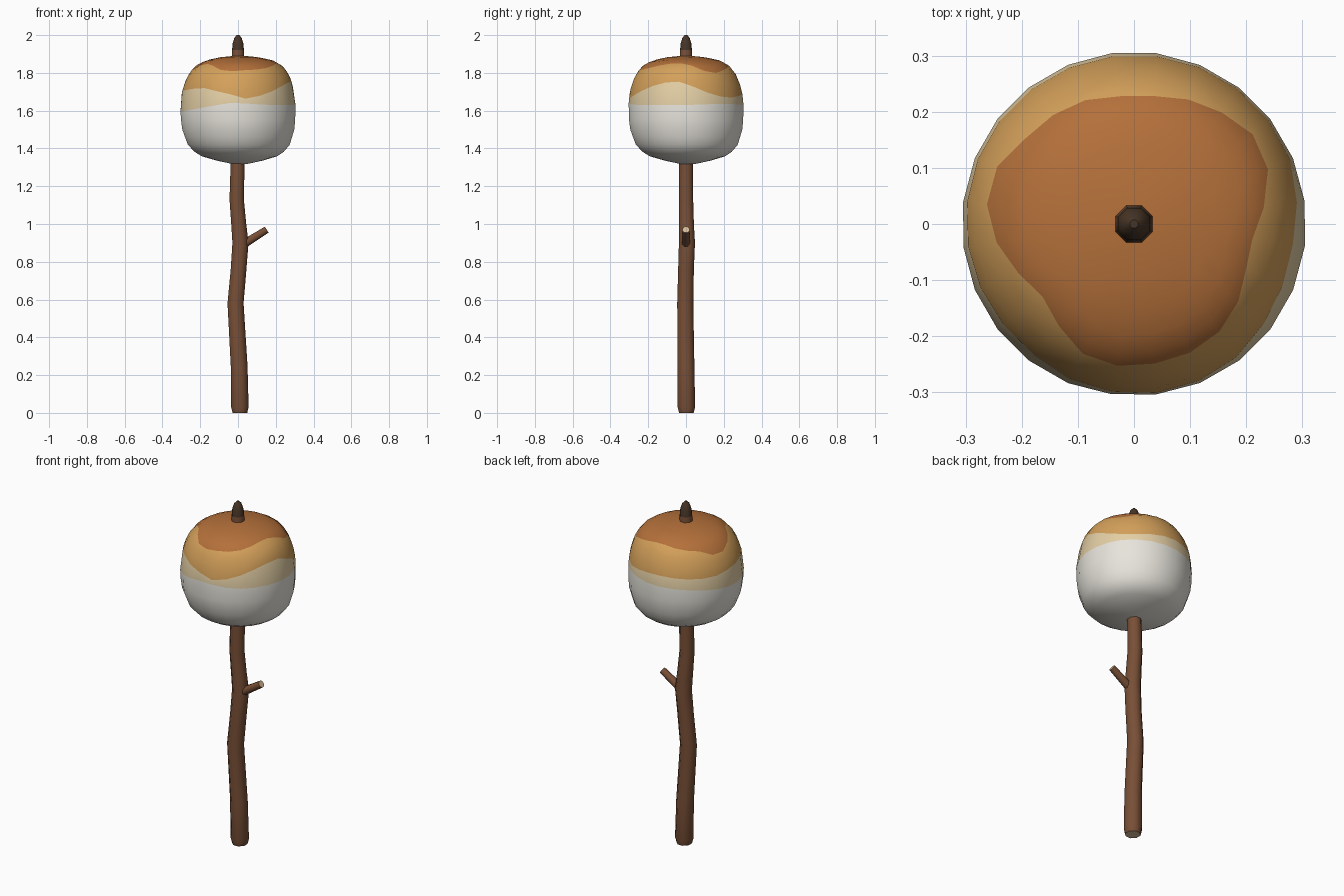
import bpy, bmesh, math
from mathutils import Vector

if "Cube" in bpy.data.objects:
    bpy.data.objects.remove(bpy.data.objects["Cube"])


def mat(name, r, g, b):
    lin = [((c / 255 + 0.055) / 1.055) ** 2.4 for c in (r, g, b)]
    m = bpy.data.materials.new(name)
    m.diffuse_color = (*lin, 1)
    m.use_nodes = True
    m.node_tree.nodes["Principled BSDF"].inputs["Base Color"].default_value = m.diffuse_color
    return m


WHITE = mat("soft white", 238, 235, 226)
CREAM = mat("warm cream", 228, 207, 165)
TAN = mat("golden tan", 212, 160, 90)
TOAST = mat("toasted brown", 180, 112, 58)
BARK = mat("bark brown", 120, 79, 54)
CHAR = mat("charred brown", 72, 53, 38)
WOOD = mat("cut wood", 214, 188, 150)


def interp(table, x):
    """Linear lookup in sorted (x, value) pairs."""
    for (x0, v0), (x1, v1) in zip(table, table[1:]):
        if x <= x1:
            return v0 + (v1 - v0) * (x - x0) / (x1 - x0)
    return table[-1][1]


def around(table, deg):
    """Lookup that wraps around the circle."""
    return interp([(table[-1][0] - 360, table[-1][1])] + table
                  + [(table[0][0] + 360, table[0][1])], deg % 360)


def skin(name, rings, mats, band_mat, cap_mats, angle):
    """Join rings of points into a closed smooth skin, one material per band."""
    bm = bmesh.new()
    loops = [[bm.verts.new(p) for p in ring] for ring in rings]
    n = len(loops[0])
    for k, (a, b) in enumerate(zip(loops, loops[1:])):
        for i in range(n):
            j = (i + 1) % n
            bm.faces.new((a[i], a[j], b[j], b[i])).material_index = band_mat(k)
    bm.faces.new(loops[0][::-1]).material_index = cap_mats[0]
    bm.faces.new(loops[-1]).material_index = cap_mats[1]
    bmesh.ops.recalc_face_normals(bm, faces=bm.faces)
    me = bpy.data.meshes.new(name)
    bm.to_mesh(me)
    bm.free()
    for m in mats:
        me.materials.append(m)
    ob = bpy.data.objects.new(name, me)
    bpy.context.collection.objects.link(ob)
    bpy.ops.object.select_all(action='DESELECT')
    ob.select_set(True)
    bpy.context.view_layer.objects.active = ob
    bpy.ops.object.shade_smooth_by_angle(angle=math.radians(angle))
    return ob


def tube(name, path, mats, band_mat, cap_mats, axis=(0, 0, 1)):
    """Eight-sided tube through (x, y, z, radius) points."""
    w = Vector(axis).normalized()
    v = Vector((0, 1, 0))
    u = v.cross(w)
    rings = []
    for x, y, z, r in path:
        rings.append([Vector((x, y, z)) + r * (u * math.cos(a) + v * math.sin(a))
                      for a in ((i + 0.5) * math.pi / 4 for i in range(8))])
    return skin(name, rings, mats, band_mat, cap_mats, 50)


# Marshmallow: lathe outline as (height, radius), upper part as (radius, height)
LOWER = [(1.318, 0.04), (1.335, 0.12), (1.358, 0.20), (1.382, 0.238),
         (1.42, 0.272), (1.50, 0.299), (1.57, 0.307), (1.63, 0.307),
         (1.70, 0.300), (1.765, 0.280), (1.80, 0.262), (1.835, 0.235),
         (1.866, 0.18), (1.883, 0.10), (1.89, 0.03)]
UPPER = [(r, z) for z, r in reversed(LOWER) if z > 1.69]

# Wavy edges of the toasting, by angle in degrees
CREAM_Z = [(0, 1.63), (40, 1.637), (80, 1.63), (130, 1.62), (165, 1.60),
           (190, 1.592), (225, 1.61), (265, 1.643), (300, 1.63), (330, 1.63)]
TAN_Z = [(0, 1.75), (15, 1.705), (45, 1.665), (90, 1.69), (135, 1.68),
         (155, 1.68), (180, 1.70), (230, 1.722), (260, 1.69), (280, 1.66),
         (300, 1.69), (325, 1.735), (345, 1.757)]
TOAST_R = [(0, 0.215), (23, 0.255), (39, 0.263), (53, 0.25), (90, 0.225),
           (114, 0.24), (143, 0.25), (158, 0.268), (172, 0.268), (187, 0.252),
           (215, 0.21), (232, 0.228), (247, 0.25), (263, 0.255), (281, 0.25),
           (302, 0.247), (322, 0.228), (346, 0.20)]

SEG = 24
columns = []
for i in range(SEG):
    deg = (i + 0.5) * 360 / SEG
    a = math.radians(deg)
    b1, b2, rt = around(CREAM_Z, deg), around(TAN_Z, deg), around(TOAST_R, deg)
    b3 = interp(UPPER, rt)
    hs = [1.318, 1.335, 1.358, 1.382, 1.42, 1.46, 1.50, 1.55, b1, b2,
          b2 + (b3 - b2) * 0.35, b2 + (b3 - b2) * 0.7, b3]
    pts = [(interp(LOWER, z), z) for z in hs]
    pts += [(rt * f, interp(UPPER, rt * f)) for f in (0.9, 0.78, 0.6, 0.4, 0.12)]
    col = []
    for r, z in pts:
        t = ((z - 1.62) / 0.27) ** 2          # slight squashed lean
        dy = 0.008 * t if z < 1.62 else 0
        col.append((r * math.cos(a) + 0.008 * t, r * math.sin(a) + dy, z))
    columns.append(col)
rings = [list(r) for r in zip(*columns)]
skin("marshmallow", rings, [WHITE, CREAM, TAN, TOAST],
     lambda k: 0 if k < 8 else 1 if k < 9 else 2 if k < 12 else 3, (0, 3), 60)

# Crooked stick with a pale cut base and a charred tip
STICK = [(0.010, 0.002, 0.0, 0.042), (0.010, 0.002, 0.03, 0.050),
         (0.006, 0.0, 0.25, 0.048), (-0.013, -0.004, 0.58, 0.046),
         (0.003, 0.0, 0.76, 0.045), (0.013, 0.005, 0.90, 0.046),
         (0.004, 0.002, 1.00, 0.043), (-0.007, 0.0, 1.13, 0.041),
         (-0.002, 0.0, 1.32, 0.040), (0, 0, 1.85, 0.038),
         (0, 0, 1.92, 0.034), (0, 0, 1.955, 0.031),
         (0, 0, 1.985, 0.021), (0, 0, 2.0, 0.008)]
tube("stick", STICK, [BARK, CHAR, WOOD], lambda k: 1 if k >= 10 else 0, (2, 1))

# Side twig with a pale cut end
tube("twig", [(0.02, 0, 0.887, 0.025), (0.152, 0, 0.970, 0.020)],
     [BARK, WOOD], lambda k: 0, (0, 1), axis=(0.132, 0, 0.083))
